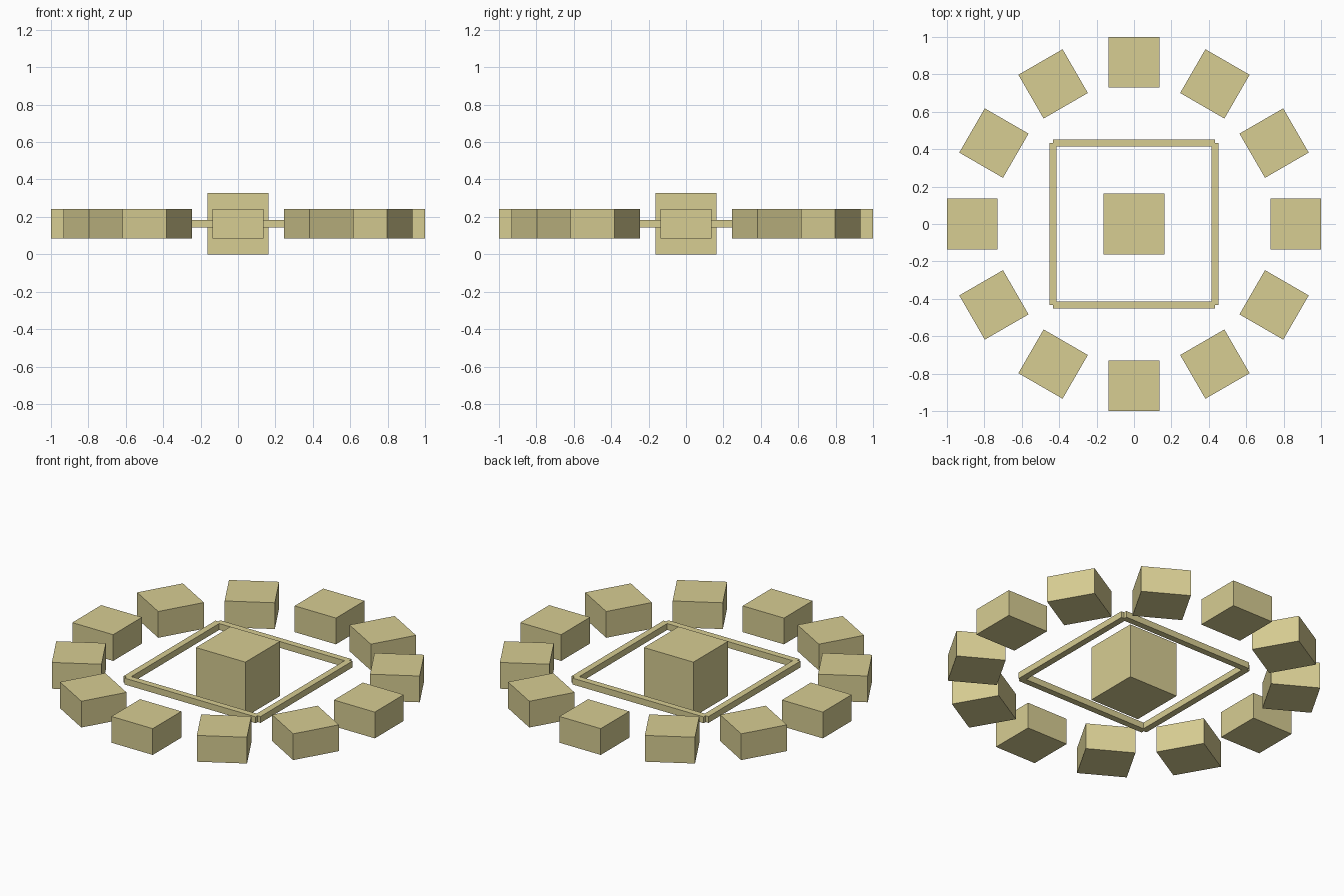
import bpy
from math import sin, cos, pi

if "Cube" in bpy.data.objects:
    bpy.data.objects.remove(bpy.data.objects["Cube"])

MID_Z = 0.1635

sand = bpy.data.materials.new("sand")
sand.diffuse_color = (0.68, 0.61, 0.29, 1)
sand.use_nodes = True
sand.node_tree.nodes["Principled BSDF"].inputs["Base Color"].default_value = sand.diffuse_color


def box(name, size, x=0, y=0, angle=0):
    """Box centred on the shared mid height, turned about z."""
    bpy.ops.mesh.primitive_cube_add(size=1)
    ob = bpy.context.object
    ob.name = name
    ob.scale = size
    ob.location = (x, y, MID_Z)
    ob.rotation_euler.z = angle
    ob.data.materials.append(sand)
    return ob


# central cube
box("center_cube", (0.327, 0.327, 0.327))

# square frame: four bars whose ends meet at the bar centre lines
for i in range(4):
    a = i * pi / 2
    box(f"frame_bar_{i + 1}", (0.038, 0.867, 0.038),
        0.4335 * cos(a), 0.4335 * sin(a), a)

# ring of twelve blocks facing the centre
for i in range(12):
    a = i * pi / 6
    box(f"ring_block_{i + 1}", (0.270, 0.273, 0.157),
        0.865 * cos(a), 0.865 * sin(a), a)
